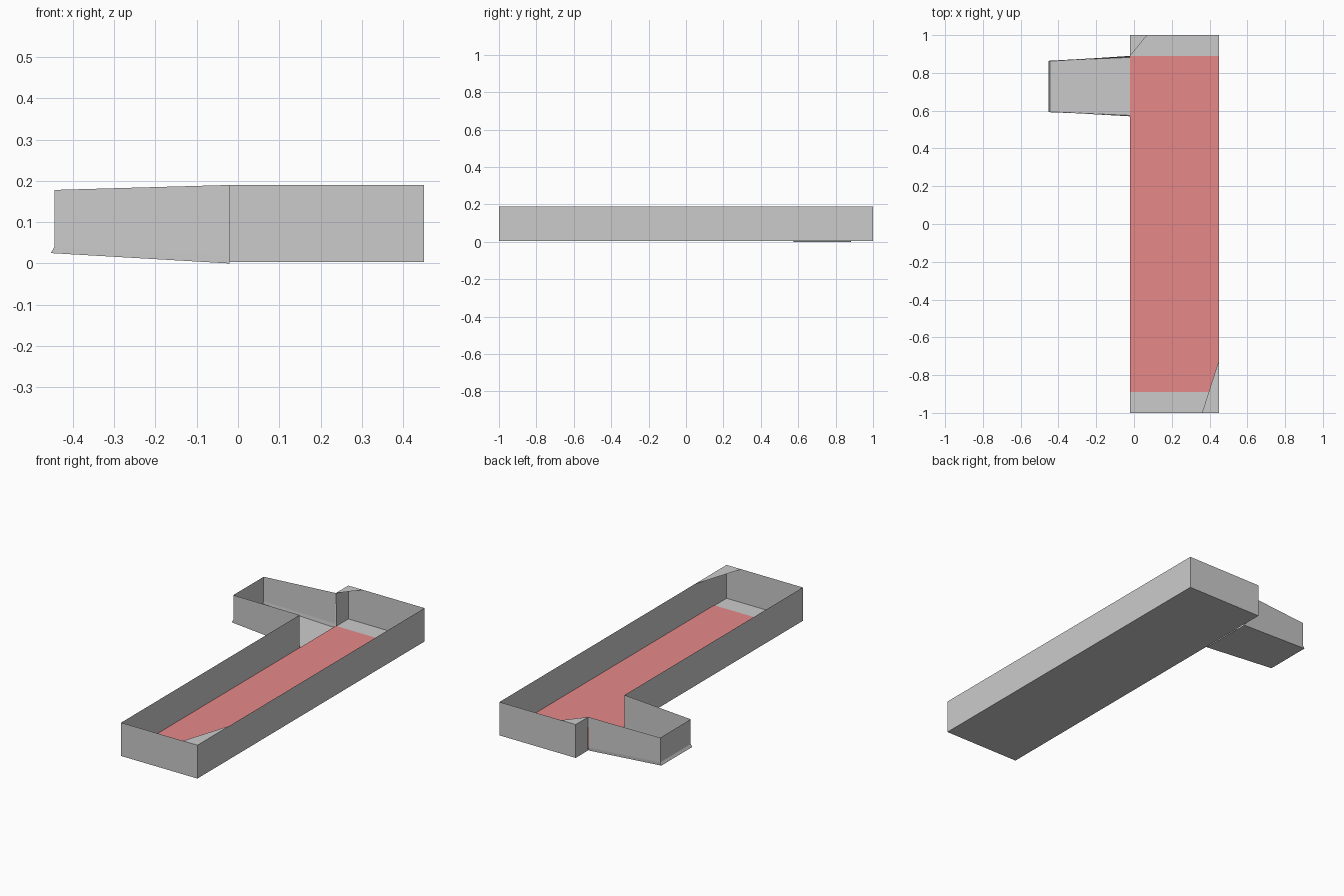
import bpy

if "Cube" in bpy.data.objects:
    bpy.data.objects.remove(bpy.data.objects["Cube"])

X0, X1, Y = -0.02, 0.45, 1.0      # hall footprint
ZB, ZT = 0.004, 0.19              # hall floor and wall top
DOOR = (0.57, 0.89)               # side opening along y


def sheet(name, faces, material=None):
    """Make one object from a list of faces given as point lists."""
    verts, index, polys = [], {}, []
    for face in faces:
        poly = []
        for p in face:
            if p not in index:
                index[p] = len(verts)
                verts.append(p)
            poly.append(index[p])
        polys.append(poly)
    mesh = bpy.data.meshes.new(name)
    mesh.from_pydata(verts, [], polys)
    if material:
        mesh.materials.append(material)
    obj = bpy.data.objects.new(name, mesh)
    bpy.context.collection.objects.link(obj)
    return obj


def strip(lower, upper):
    """Quads between two matching point rows."""
    return [[lower[i], lower[i + 1], upper[i + 1], upper[i]]
            for i in range(len(lower) - 1)]


# Hall floor
sheet("hall_floor", [[(X0, -Y, ZB), (X1, -Y, ZB), (X1, Y, ZB), (X0, Y, ZB)]])

# Hall walls, one run that leaves the side opening free
path = [(X0, DOOR[0]), (X0, -Y), (X1, -Y), (X1, Y), (X0, Y), (X0, DOOR[1])]
sheet("hall_walls", strip([(x, y, ZB) for x, y in path],
                          [(x, y, ZT) for x, y in path]))

# Flat corner pieces at the top of the walls
sheet("front_corner_cap", [[(0.36, -Y, ZT), (X1, -Y, ZT), (X1, -0.72, ZT)]])
sheet("back_corner_cap", [[(X0, DOOR[1], ZT), (0.07, Y, ZT), (X0, Y, ZT)]])

# Red floor covering
red = bpy.data.materials.new("red_carpet")
red.diffuse_color = (0.8, 0.25, 0.25, 1)
red.use_nodes = True
red.node_tree.nodes["Principled BSDF"].inputs["Base Color"].default_value = red.diffuse_color
c = 0.89
sheet("carpet", [[(X0, -c, 0.007), (X1, -c, 0.007), (X1, c, 0.007), (X0, c, 0.007)]], red)

# Tapered side passage: walls with a slight flare at the foot of the end
top = [(X0, 0.57, ZT), (-0.445, 0.594, 0.178), (-0.445, 0.862, 0.178), (X0, 0.89, ZT)]
mid = [(X0, 0.572, 0.02), (-0.445, 0.594, 0.04), (-0.445, 0.862, 0.04), (X0, 0.888, 0.02)]
foot = [(X0, 0.575, 0.0), (-0.453, 0.592, 0.025), (-0.453, 0.864, 0.025), (X0, 0.882, 0.0)]
sheet("passage_walls", strip(foot, mid) + strip(mid, top))
sheet("passage_floor", [foot])
